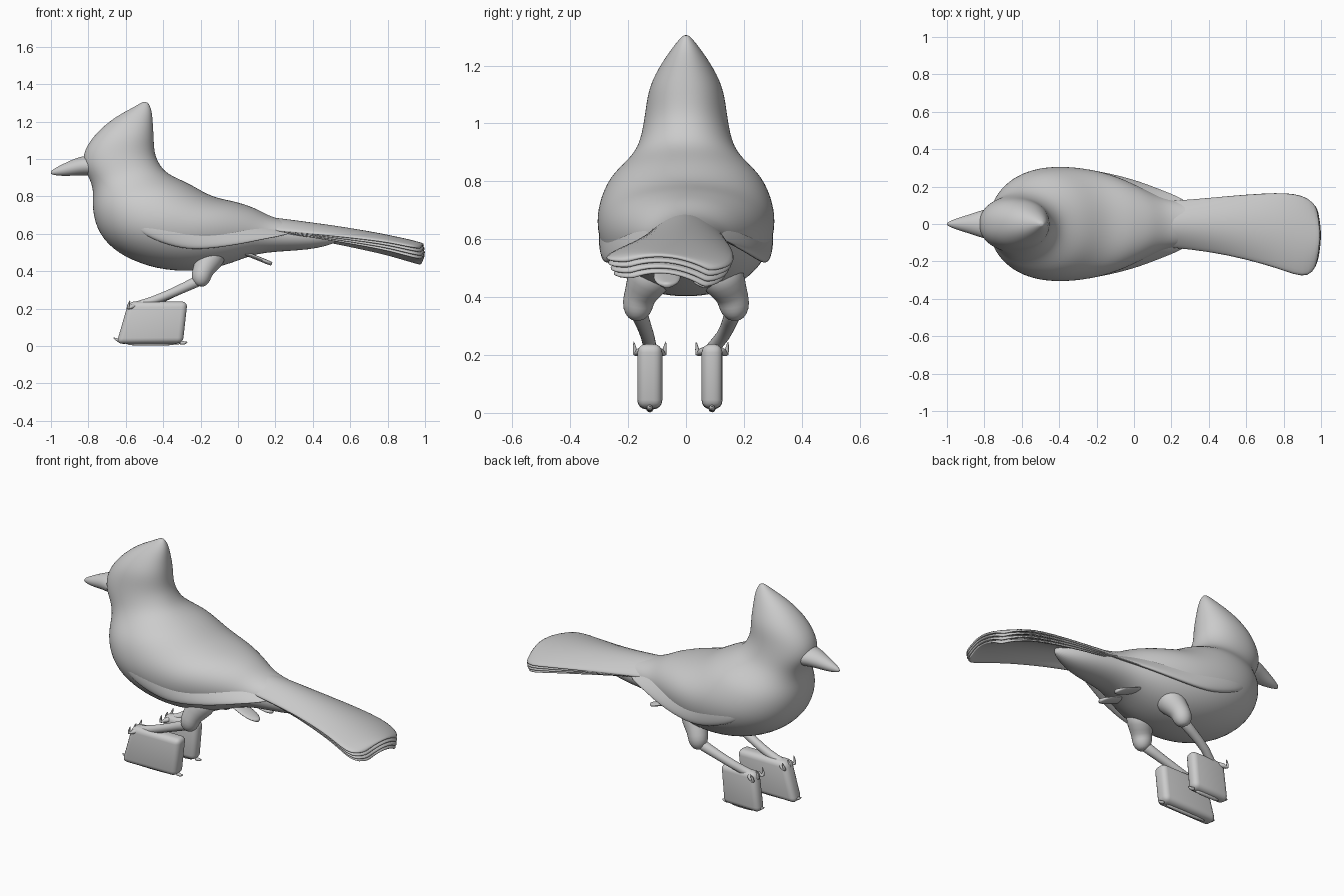
import bpy, bmesh, math
from mathutils import Vector

if "Cube" in bpy.data.objects:
    bpy.data.objects.remove(bpy.data.objects["Cube"])


def finish(name, bm, sub=0, angle=60):
    bmesh.ops.recalc_face_normals(bm, faces=bm.faces[:])
    me = bpy.data.meshes.new(name)
    bm.to_mesh(me)
    bm.free()
    ob = bpy.data.objects.new(name, me)
    bpy.context.collection.objects.link(ob)
    bpy.ops.object.select_all(action='DESELECT')
    ob.select_set(True)
    bpy.context.view_layer.objects.active = ob
    bpy.ops.object.shade_smooth_by_angle(angle=math.radians(angle))
    if sub:
        m = ob.modifiers.new("smooth", 'SUBSURF')
        m.levels = m.render_levels = sub
    return ob


def skin(bm, loops):
    """Join neighbouring closed loops with quads."""
    n = len(loops[0])
    for p, q in zip(loops, loops[1:]):
        for i in range(n):
            j = (i + 1) % n
            bm.faces.new((p[i], p[j], q[j], q[i]))


def loft(name, rings, sides=24, sub=2, power=1.0):
    """Skin ellipses, each given by a top point, a bottom point and a half width along y."""
    def full(v):
        return math.copysign(abs(v) ** power, v)
    bm = bmesh.new()
    loops = []
    for top, bottom, w in rings:
        t, b = Vector(top), Vector(bottom)
        c, h = (t + b) / 2, (t - b) / 2
        loops.append([bm.verts.new(c + h * full(math.cos(a)) + Vector((0, w * full(math.sin(a)), 0)))
                      for a in (2 * math.pi * i / sides for i in range(sides))])
    skin(bm, loops)
    for end, ref in ((loops[0], rings[0]), (loops[-1], rings[-1])):
        tip = bm.verts.new((Vector(ref[0]) + Vector(ref[1])) / 2)
        for i in range(sides):
            bm.faces.new((end[i], end[(i + 1) % sides], tip))
    return finish(name, bm, sub, 180)


def tube(name, points, sides=12):
    """Round limb through (x, y, z, radius) points, with blunt ends."""
    bm = bmesh.new()
    vs = [Vector(p[:3]) for p in points]
    loops = []
    for i, p in enumerate(points):
        d = (vs[min(i + 1, len(vs) - 1)] - vs[max(i - 1, 0)]).normalized()
        u = d.cross(Vector((0.1, 1, 0.1))).normalized()
        v = d.cross(u)
        loops.append([bm.verts.new(vs[i] + p[3] * (u * math.cos(a) + v * math.sin(a)))
                      for a in (2 * math.pi * k / sides for k in range(sides))])
    skin(bm, loops)
    bm.faces.new(loops[0])
    bm.faces.new(loops[-1])
    return finish(name, bm, 1, 180)


# Head, neck and body in one skin, from crest tip to rump
profile = [
    (-.48, 1.302, -.51, 1.306, .012), (-.46, 1.26, -.56, 1.275, .042),
    (-.455, 1.19, -.66, 1.225, .085), (-.45, 1.12, -.76, 1.14, .128),
    (-.448, 1.05, -.825, 1.05, .14), (-.435, 1.0, -.835, .96, .15),
    (-.40, .94, -.79, .89, .167), (-.345, .905, -.772, .82, .208),
    (-.26, .87, -.783, .73, .272), (-.17, .815, -.75, .60, .306),
    (-.10, .79, -.65, .495, .31), (-.02, .775, -.48, .42, .294),
    (.04, .757, -.30, .395, .26), (.10, .735, -.14, .41, .215),
    (.16, .70, 0, .455, .168), (.23, .675, .12, .505, .13),
    (.40, .655, .40, .51, .10), (.54, .62, .55, .56, .02)]
loft("body", [((a, 0, b), (c, 0, d), w) for a, b, c, d, w in profile], 28, 2, .94)

# Beak
beak = [(-.76, 1.02, .905, .09), (-.83, 1.018, .912, .07), (-.88, 1.0, .91, .052),
        (-.94, .972, .908, .034), (-.985, .948, .914, .016), (-1.0, .935, .92, .006)]
loft("beak", [((x, 0, t), (x, 0, b), w) for x, t, b, w in beak], 16)

# Folded wings
wing = [((-.62, .225, .74), (-.60, .25, .67), .01), ((-.5, .235, .8), (-.5, .285, .585), .034),
        ((-.35, .23, .8), (-.33, .278, .522), .044), ((-.16, .16, .755), (-.2, .275, .512), .04),
        ((0, .11, .715), (0, .232, .54), .032), ((.12, .08, .675), (.12, .188, .567), .025),
        ((.28, .05, .635), (.28, .13, .597), .01)]
for s, side in ((1, "left"), (-1, "right")):
    loft("wing_" + side, [((a, s * b, c), (d, s * e, f), w)
                          for (a, b, c), (d, e, f), w in wing], 20)

# Tail: stacked arched feather layers, fanned towards -y
stations = [(.12, -.12, .12, .69, .62), (.3, -.135, .13, .668, .605), (.5, -.165, .15, .643, .585),
            (.7, -.215, .165, .612, .562), (.82, -.255, .168, .588, .545),
            (.91, -.285, .155, .568, .525), (.965, -.265, .12, .552, .515),
            (.985, -.20, .08, .545, .51)]


def tail_layer(name, drop, shrink, reach):
    bm = bmesh.new()
    n, rows = 12, []
    for x, y0, y1, zt, ze in stations:
        k = (x - .12) / .87
        row = []
        for i in range(n + 1):
            u = 2 * i / n - 1
            y = (y0 + y1) / 2 + u * (y1 - y0) / 2 * shrink
            bow = .02 * (1 - u * u) * k ** 6
            row.append(bm.verts.new((x + bow + reach * k, y,
                                     ze + (zt - ze) * (1 - u * u) - drop * k - .015 * u * k)))
        rows.append(row)
    for p, q in zip(rows, rows[1:]):
        for i in range(n):
            bm.faces.new((p[i], p[i + 1], q[i + 1], q[i]))
    ob = finish(name, bm)
    m = ob.modifiers.new("thickness", 'SOLIDIFY')
    m.thickness = .014
    m.offset = 0
    s = ob.modifiers.new("smooth", 'SUBSURF')
    s.levels = s.render_levels = 1


for i, (drop, shrink, reach) in enumerate([(.005, 1, -.01), (.024, .97, -.006),
                                           (.044, .93, -.004), (.062, .88, -.006)]):
    tail_layer(f"tail_feathers_{i + 1}", drop, shrink, reach)

# Vent feathers under the rump
for s, side in ((1, "left"), (-1, "right")):
    vent = [(-.04, .525, .03), (.04, .495, .045), (.11, .468, .052), (.16, .447, .04),
            (.182, .439, .012)]
    loft("vent_feather_" + side, [((x + .004, s * .065, z + .011), (x - .004, s * .065, z - .011), w)
                                  for x, z, w in vent], 12, 1)

# Legs, toes and perch blocks (xs: bottom front, bottom back, top back, top front)
for s, side, fy, half, xs in ((-1, "right", -.125, .043, (-.65, -.295, -.27, -.585)),
                              (1, "left", .09, .036, (-.56, -.325, -.305, -.53))):
    front = xs[3]
    tube("thigh_" + side, [(-.13, s * .10, .52, .09), (-.16, s * .135, .45, .075),
                           (-.185, s * .158, .41, .056), (-.197, s * .167, .375, .056),
                           (-.2, s * .168, .34, .045), (-.205, s * .167, .318, .02)], 16)
    tube("shank_" + side, [(-.19, s * .168, .36, .036), (-.26, s * .155, .325, .027),
                           (-.40, s * .13, .262, .024), (front + .08, fy, .225, .024),
                           (front + .02, fy, .205, .03), (front - .005, fy, .195, .012)])
    bm = bmesh.new()
    v = [bm.verts.new((x, fy + t * half, z)) for t in (-1, 1)
         for x, z in zip(xs, (.012, .015, .238, .238))]
    for f in ((0, 1, 2, 3), (7, 6, 5, 4), (0, 4, 5, 1), (1, 5, 6, 2), (2, 6, 7, 3), (3, 7, 4, 0)):
        bm.faces.new([v[i] for i in f])
    block = finish("perch_block_" + side, bm, 0, 180)
    bev = block.modifiers.new("round", 'BEVEL')
    bev.width, bev.segments = .03, 4
    # toes gripping the front edge, each ending in an upturned claw
    for k, dy in enumerate((-.04, 0, .04)):
        tube(f"toe_{side}_{k + 1}", [(front + .05, fy + dy * .3, .215, .016),
                                     (front + .015, fy + dy, .215, .017),
                                     (front - .012, fy + dy * 1.2, .19, .012),
                                     (front + .01, fy + dy * 1.4, .25, .003)], 8)
    # thin spurs at the block's corners
    tube("front_spur_" + side, [(xs[0] + .06, fy, .022, .016), (xs[0] + .015, fy, .024, .012),
                                (xs[0] - .018, fy, .046, .003)], 8)
    tube("back_spur_" + side, [(xs[1] - .02, fy, .02, .015), (xs[1] + .01, fy, .014, .009),
                               (xs[1] + .025, fy, .022, .003)], 8)
    tube("base_ridge_" + side, [(xs[0] + .04, fy, .014, .012), ((xs[0] + xs[1]) / 2, fy, .014, .014),
                                (xs[1] - .02, fy, .014, .012)], 8)
